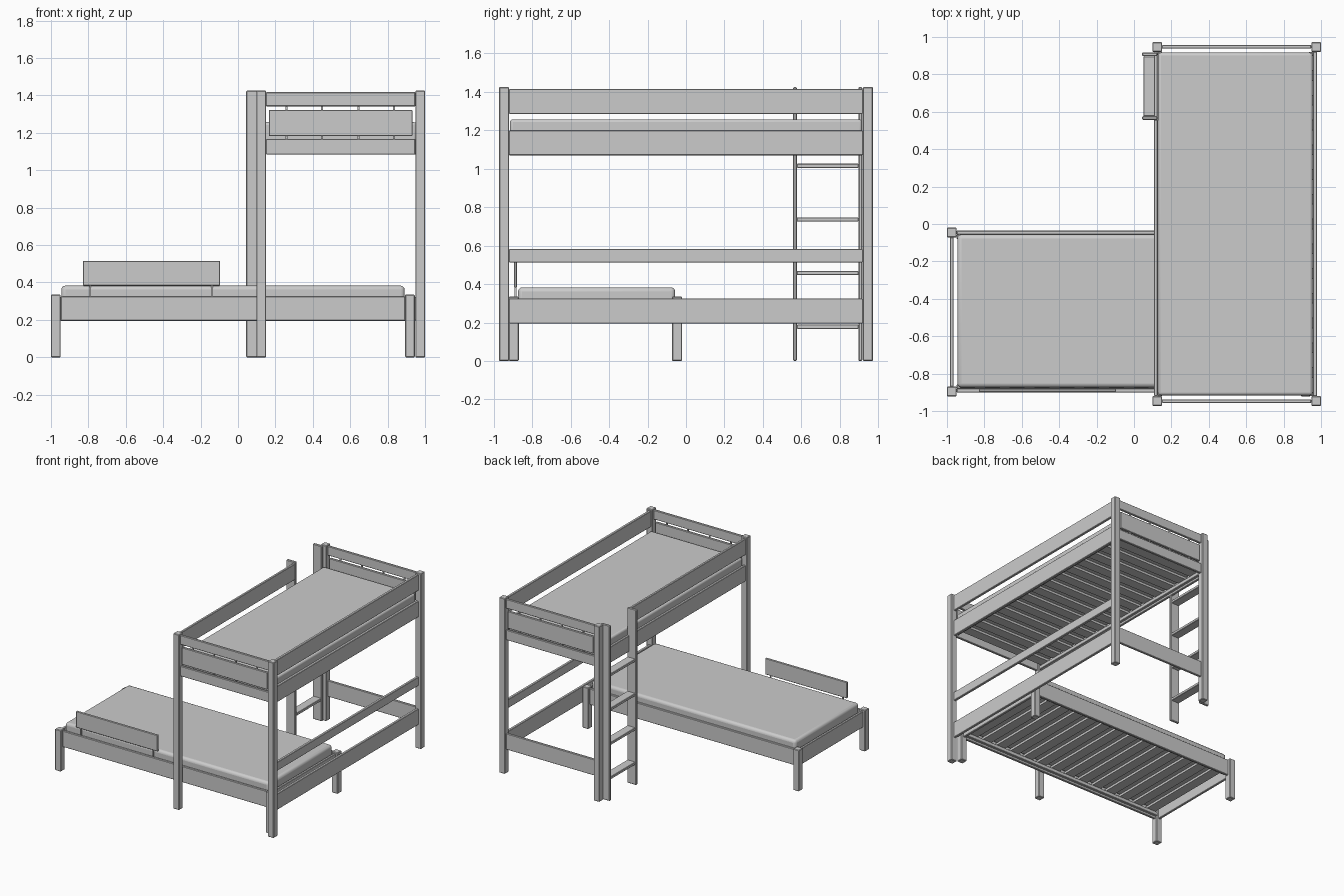
import bpy, math

cube = bpy.data.objects.get("Cube")
if cube:
    bpy.data.objects.remove(cube, do_unlink=True)

grey = bpy.data.materials.new("plain_grey")
grey.use_nodes = True
grey.diffuse_color = (0.6, 0.6, 0.6, 1)
grey.node_tree.nodes["Principled BSDF"].inputs["Base Color"].default_value = (0.6, 0.6, 0.6, 1)


def box(name, x, y, z, bevel=0.003, segments=1):
    """Axis-aligned block from (low, high) pairs, with softened edges."""
    spans = (x, y, z)
    bpy.ops.mesh.primitive_cube_add(size=1, location=[(a + b) / 2 for a, b in spans])
    ob = bpy.context.object
    ob.name = name
    ob.scale = [b - a for a, b in spans]
    bpy.ops.object.transform_apply(location=False, rotation=False, scale=True)
    ob.data.materials.append(grey)
    if bevel:
        mod = ob.modifiers.new("soft_edges", "BEVEL")
        mod.width = bevel
        mod.segments = segments
    if segments > 1:
        bpy.ops.object.shade_smooth_by_angle(angle=math.radians(40))
    return ob


def span(center, size):
    return (center - size / 2, center + size / 2)


POST, BOARD, SLATS = 0.052, 0.02, 14
LOW_RAIL = (0.195, 0.325)

# Loft bed posts
for x in (0.124, 0.974):
    for y in (-0.946, 0.946):
        box("loft_post", span(x, POST), span(y, POST), (0, 1.425), 0.004)

# Loft long sides: bed rails and upper guards
inner_x, outer_x = (0.107, 0.127), (0.957, 0.979)
long_y = (-0.92, 0.92)
for x in (inner_x, outer_x):
    box("loft_side_rail", x, long_y, (1.07, 1.2))
box("loft_inner_guard", inner_x, (-0.92, 0.556), (1.285, 1.415))
box("loft_outer_guard", outer_x, long_y, (1.285, 1.415))
box("loft_lower_rail", outer_x, long_y, LOW_RAIL)
box("loft_middle_rail", outer_x, long_y, (0.512, 0.583))

# Loft ends: three stacked boards joined by small pegs
end_x = (0.15, 0.948)
for y in (-0.947, 0.947):
    box("loft_end_top_board", end_x, span(y, BOARD), (1.342, 1.417))
    box("loft_end_panel", (0.165, 0.932), span(y, BOARD), (1.183, 1.322))
    box("loft_end_bottom_board", end_x, span(y, BOARD), (1.085, 1.167))
    for x in (0.26, 0.45, 0.645, 0.835):
        box("loft_end_peg", span(x, 0.01), span(y, 0.01), (1.16, 1.35), 0)
box("loft_back_low_rail", end_x, span(0.947, BOARD), LOW_RAIL)

# Loft base and mattress
for x in ((0.127, 0.15), (0.934, 0.957)):
    box("loft_slat_ledger", x, long_y, (1.085, 1.115))
for i in range(SLATS):
    y = -0.86 + 1.72 * i / (SLATS - 1)
    box("loft_slat", (0.128, 0.956), span(y, 0.08), (1.115, 1.133), 0)
box("loft_mattress", (0.129, 0.955), (-0.916, 0.916), (1.133, 1.257), 0.015, 3)

# Ladder
for y in (0.567, 0.907):
    box("ladder_side", (0.043, 0.125), span(y, BOARD), (0, 1.425), 0.005)
for i in range(4):
    z = 0.178 + 0.279 * i
    box("ladder_rung", (0.05, 0.122), (0.577, 0.897), span(z, 0.022))

# Lower bed posts and frame
for x in (-0.974, 0.919):
    for y in (-0.896, -0.046):
        box("lower_bed_post", span(x, POST), span(y, POST), (0, 0.335), 0.004)
    box("lower_bed_end_board", span(x, BOARD), (-0.87, -0.072), LOW_RAIL)
for y in (-0.89, -0.046):
    box("lower_bed_side_rail", (-0.948, 0.893), span(y, BOARD), LOW_RAIL)

# Lower bed base and mattress
for y in ((-0.88, -0.857), (-0.079, -0.056)):
    box("lower_bed_slat_ledger", (-0.948, 0.893), y, (0.21, 0.24))
for i in range(SLATS):
    x = -0.89 + 1.725 * i / (SLATS - 1)
    box("lower_bed_slat", span(x, 0.08), (-0.878, -0.057), (0.24, 0.258), 0)
box("lower_bed_mattress", (-0.945, 0.891), (-0.874, -0.056), (0.258, 0.383), 0.022, 3)

# Removable safety board on two pegs
box("safety_board", (-0.83, -0.095), span(-0.888, 0.016), (0.382, 0.515), 0.004)
for x in (-0.79, -0.14):
    box("safety_board_peg", span(x, 0.01), span(-0.888, 0.01), (0.3, 0.4), 0)
